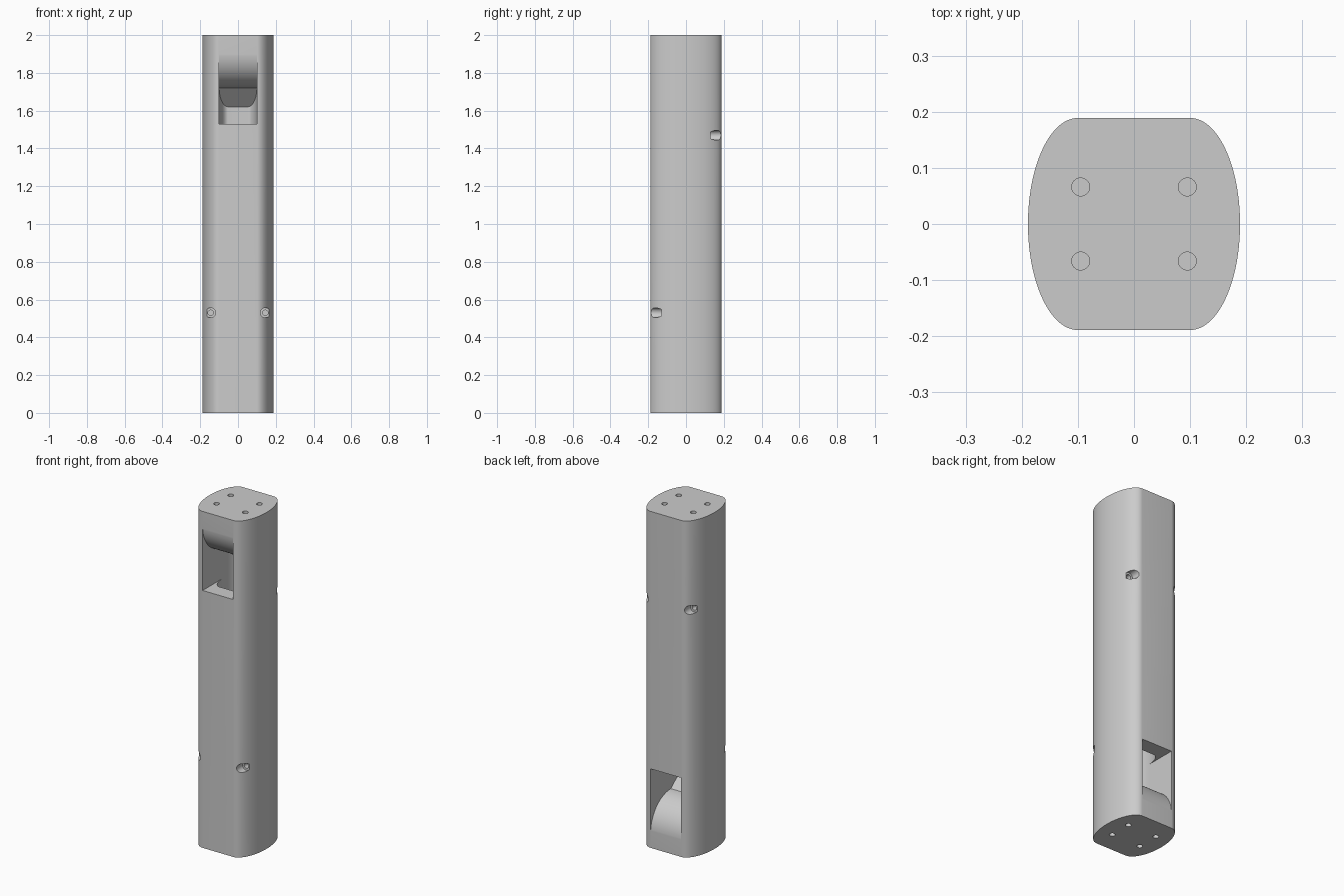
import bpy, bmesh, math
from mathutils import Matrix, Vector

cube = bpy.data.objects.get("Cube")
if cube:
    bpy.data.objects.remove(cube, do_unlink=True)

grey = bpy.data.materials.new("light_grey")
grey.use_nodes = True
colour = (0.6, 0.6, 0.6, 1)
grey.diffuse_color = colour
grey.node_tree.nodes["Principled BSDF"].inputs["Base Color"].default_value = colour

HEIGHT, HALF, FLAT = 2.0, 0.189, 0.1      # outer body
BORE, BORE_FLAT = 0.0995, 0.053           # inner channel
WINDOW, SILL, LIP = 0.1, 1.53, 1.72       # window half width, lower and upper edge


def make_object(name, bm):
    bmesh.ops.recalc_face_normals(bm, faces=bm.faces)
    mesh = bpy.data.meshes.new(name)
    bm.to_mesh(mesh)
    bm.free()
    mesh.materials.append(grey)
    obj = bpy.data.objects.new(name, mesh)
    bpy.context.collection.objects.link(obj)
    return obj


def prism(name, points, along):
    """Extrude a closed outline along a vector."""
    bm = bmesh.new()
    face = bm.faces.new([bm.verts.new(p) for p in points])
    new = bmesh.ops.extrude_face_region(bm, geom=[face])["geom"]
    verts = [v for v in new if isinstance(v, bmesh.types.BMVert)]
    bmesh.ops.translate(bm, verts=verts, vec=along)
    return make_object(name, bm)


def drill(name, centre, radius, depth, axis):
    """Cylinder centred on a surface point, reaching depth to either side."""
    bm = bmesh.new()
    turn = Matrix.Rotation(math.pi / 2, 4, "X") if axis == "Y" else Matrix()
    bmesh.ops.create_cone(bm, cap_ends=True, segments=32, radius1=radius, radius2=radius,
                          depth=2 * depth, matrix=Matrix.Translation(centre) @ turn)
    return make_object(name, bm)


def turned(points):
    """Half turn about the x axis through the body's middle."""
    return [Vector((x, -y, HEIGHT - z)) for x, y, z in points]


# Body: flat front and back, elliptical sides
outline = []
for side in (1, -1):
    for i in range(49):
        a = -math.pi / 2 + math.pi * i / 48
        outline.append((side * (FLAT + (HALF - FLAT) * math.cos(a)), side * HALF * math.sin(a), 0))
body = prism("tube_body", outline, (0, 0, HEIGHT))

# Inner channel with a sloped plane at each end
bm = bmesh.new()
rows = []
for i in range(33):
    a = -math.pi / 2 + math.pi * i / 32
    y = BORE * math.sin(a)
    w = BORE_FLAT + (BORE - BORE_FLAT) * math.cos(a)
    top = LIP - max(y, 0)
    bottom = HEIGHT - LIP - min(y, 0)
    rows.append([bm.verts.new(p) for p in ((-w, y, bottom), (w, y, bottom), (w, y, top), (-w, y, top))])
for r, s in zip(rows, rows[1:]):
    for k in range(4):
        bm.faces.new((r[k], r[k - 1], s[k - 1], s[k]))
bm.faces.new(rows[0])
bm.faces.new(rows[-1])
cutters = [make_object("channel_cutter", bm)]

# Windows: upper front and lower back, with a rounded guide above or below
window = [(-WINDOW, -0.25, SILL), (-WINDOW, 0, SILL)]
for i in range(29):
    a = math.radians(3 * i)
    window.append((-WINDOW, -HALF * math.sin(a), LIP + HALF * (1 - math.cos(a))))
window += [(-WINDOW, -0.195, 1.95), (-WINDOW, -0.25, 1.95)]
cutters.append(prism("front_window_cutter", window, (2 * WINDOW, 0, 0)))
cutters.append(prism("back_window_cutter", turned(window), (2 * WINDOW, 0, 0)))

# Counterbored screw holes in the corners, and pin holes in both ends
for sx in (1, -1):
    for radius, depth in ((0.026, 0.06), (0.014, 0.12)):
        spot = Vector((sx * 0.145, -HALF, 0.53))
        cutters.append(drill("screw_cutter", spot, radius, depth, "Y"))
        cutters.append(drill("screw_cutter", turned([spot])[0], radius, depth, "Y"))
    for sy in (1, -1):
        for z in (0, HEIGHT):
            cutters.append(drill("pin_cutter", Vector((sx * 0.095, sy * 0.066, z)), 0.016, 0.08, "Z"))

bpy.ops.object.select_all(action="DESELECT")
bpy.context.view_layer.objects.active = body
body.select_set(True)
for cutter in cutters:
    cutter.hide_render = True
    mod = body.modifiers.new("cut", "BOOLEAN")
    mod.operation, mod.solver, mod.object = "DIFFERENCE", "EXACT", cutter
    bpy.ops.object.modifier_apply(modifier=mod.name)
    bpy.data.objects.remove(cutter, do_unlink=True)

bpy.ops.object.shade_smooth_by_angle(angle=math.radians(30))
